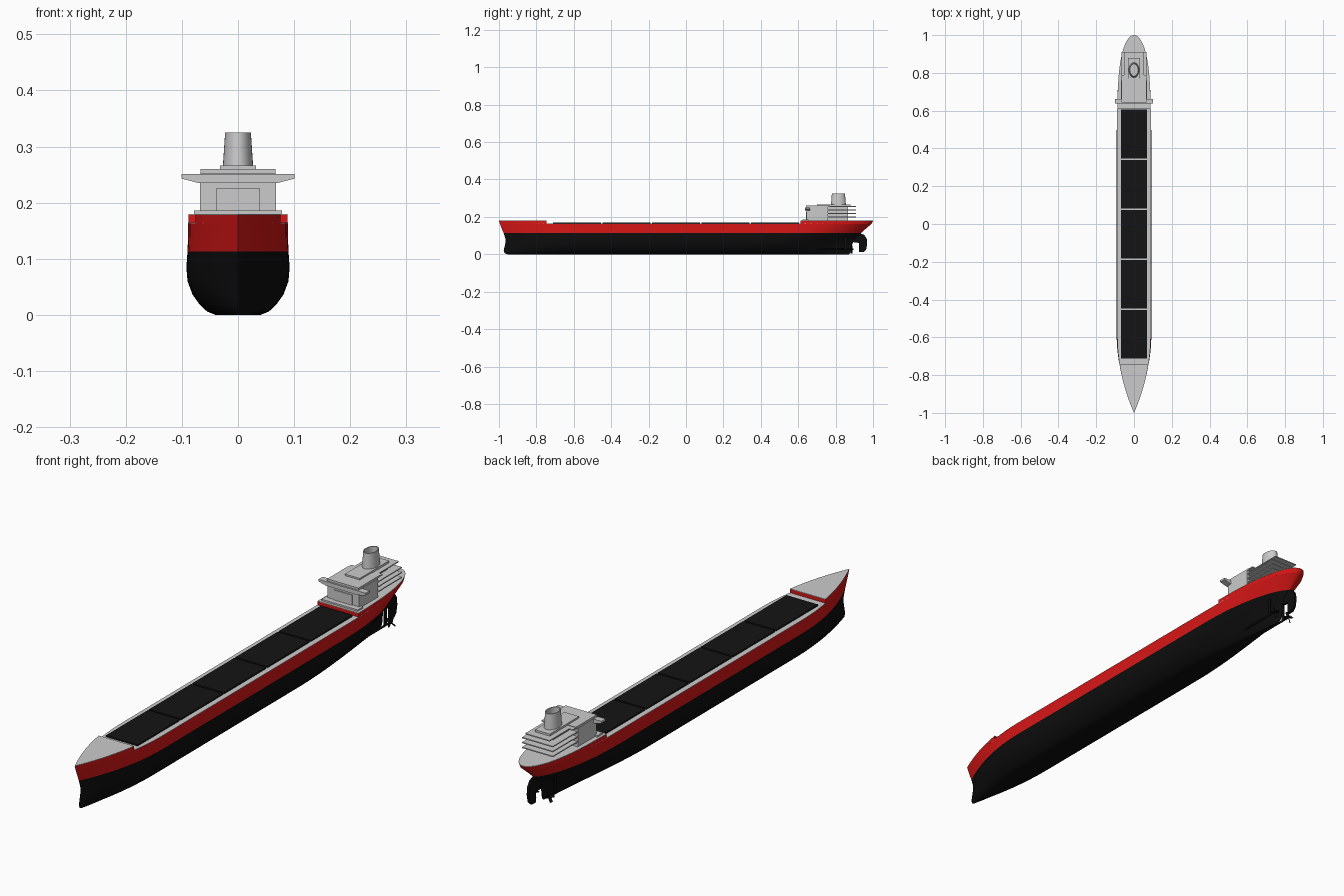
import bpy, bmesh, math
from mathutils import Matrix

if "Cube" in bpy.data.objects:
    bpy.data.objects.remove(bpy.data.objects["Cube"])


def material(name, color):
    m = bpy.data.materials.new(name)
    m.diffuse_color = (*color, 1)
    m.use_nodes = True
    m.node_tree.nodes["Principled BSDF"].inputs["Base Color"].default_value = m.diffuse_color
    return m


RED = material("hull_red", (0.68, 0.008, 0.008))
BLACK = material("bottom_black", (0.004, 0.004, 0.004))
HATCH = material("hatch_black", (0.007, 0.007, 0.007))


def finish(name, bm, mat=None, smooth=False):
    bmesh.ops.remove_doubles(bm, verts=bm.verts, dist=1e-5)
    bmesh.ops.recalc_face_normals(bm, faces=bm.faces)
    me = bpy.data.meshes.new(name)
    bm.to_mesh(me)
    bm.free()
    ob = bpy.data.objects.new(name, me)
    bpy.context.collection.objects.link(ob)
    if mat:
        me.materials.append(mat)
    if smooth:
        bpy.ops.object.select_all(action='DESELECT')
        ob.select_set(True)
        bpy.context.view_layer.objects.active = ob
        bpy.ops.object.shade_smooth_by_angle(angle=math.radians(32))
    return ob


def loft(name, rings, mat=None, smooth=True):
    """Skin a stack of equal-length closed rings and cap both ends."""
    bm = bmesh.new()
    rows = [[bm.verts.new(p) for p in r] for r in rings]
    n = len(rows[0])
    for a, b in zip(rows, rows[1:]):
        for i in range(n):
            bm.faces.new((a[i], a[(i + 1) % n], b[(i + 1) % n], b[i]))
    bm.faces.new(rows[0])
    bm.faces.new(rows[-1])
    return finish(name, bm, mat, smooth)


def box(name, x, y0, y1, z0, z1, mat=None, cx=0):
    bm = bmesh.new()
    bmesh.ops.create_cube(bm, size=1, matrix=Matrix.Translation((cx, (y0 + y1) / 2, (z0 + z1) / 2))
                          @ Matrix.Diagonal((2 * x, y1 - y0, z1 - z0, 1)))
    return finish(name, bm, mat)


def prism(name, pts, depth, axis, offset=0, mat=None):
    """Extrude a 2D outline: axis 'x' takes (y, z), axis 'y' takes (x, z)."""
    put = (lambda p, d: (d, p[0], p[1])) if axis == 'x' else (lambda p, d: (p[0], d, p[1]))
    return loft(name, [[put(p, offset + s * depth / 2) for p in pts] for s in (-1, 1)], mat, False)


# Waterlines: z, half width, bow y, stern y, start of stern run, stern powers p and q
LINES = [
    (0.000, 0.040, -0.955, 0.870, 0.30, 1.6, 1.0),
    (0.006, 0.055, -0.970, 0.880, 0.30, 1.6, 1.0),
    (0.018, 0.068, -0.975, 0.884, 0.32, 1.7, 1.0),
    (0.036, 0.081, -0.971, 0.886, 0.35, 1.8, 1.0),
    (0.060, 0.090, -0.966, 0.890, 0.40, 2.0, 1.0),
    (0.085, 0.092, -0.966, 0.915, 0.45, 2.2, 0.9),
    (0.113, 0.090, -0.975, 0.935, 0.50, 2.4, 0.7),
    (0.140, 0.089, -0.986, 0.965, 0.52, 2.8, 0.6),
    (0.163, 0.089, -0.995, 0.992, 0.52, 3.0, 0.5),
    (0.180, 0.088, -1.000, 1.000, 0.52, 3.2, 0.5),
]


def waterline(line, start=-2, end=2, z=None, n=72):
    """Closed symmetric outline of one waterline, optionally cut at start or end."""
    lz, w, bow, stern, run, p, q = line
    a, b = max(bow, start), min(stern, end)
    side = []
    for i in range(n + 1):
        y = (a + b) / 2 - (b - a) / 2 * math.cos(math.pi * i / n)
        half = w
        if y < -0.58:
            half *= max(0, 1 - ((y + 0.58) / (bow + 0.58)) ** 2.1)
        if y > run:
            half *= max(0, 1 - ((y - run) / (stern - run)) ** p) ** q
        side.append((half, y))
    h = lz if z is None else z
    return [(x, y, h) for x, y in side] + [(-x, y, h) for x, y in reversed(side)]


# Hull in two colours
loft("lower_hull", [waterline(l) for l in LINES[:7]], BLACK)
loft("upper_hull", [waterline(l) for l in LINES[6:9]], RED)
loft("main_deck", [waterline(LINES[8], z=h) for h in (0.1631, 0.1645)])

# Raised bow and stern with their decks
for name, s, e in (("forecastle", -2, -0.745), ("poop", 0.612, 2)):
    loft(name, [waterline(l, s, e, h) for l, h in ((LINES[8], 0.163), (LINES[9], 0.178))], RED)
    loft(name + "_deck", [waterline(LINES[9], s, e, h) for h in (0.1781, 0.180)])

# Cargo hatches
for i in range(5):
    y = -0.712 + i * 0.265
    box(f"hatch_cover_{i + 1}", 0.068, y, y + 0.257, 0.164, 0.170, HATCH)

# Accommodation block, bridge and aft balconies
box("house_base", 0.078, 0.622, 0.655, 0.18, 0.186)
box("house_front", 0.068, 0.645, 0.76, 0.18, 0.252)
box("house_front_panel", 0.039, 0.642, 0.646, 0.18, 0.225)
box("bridge_roof", 0.067, 0.642, 0.77, 0.252, 0.260)
box("house_core", 0.036, 0.755, 0.865, 0.18, 0.258)
for i in range(4):
    z = 0.197 + i * 0.019
    box(f"balcony_{i + 1}", 0.067, 0.755, 0.79, z, z + 0.004)
    box(f"balcony_aft_{i + 1}", 0.066 if i < 3 else 0.052, 0.785, 0.91, z, z + 0.004)
box("top_house", 0.032, 0.70, 0.88, 0.256, 0.266)
prism("bridge_wings", [(-0.101, 0.251), (-0.101, 0.243), (-0.07, 0.235), (0.07, 0.235),
                       (0.101, 0.243), (0.101, 0.251)], 0.026, 'y', 0.65)


def ellipse(rx, ry, z, cy=0.815, n=32):
    return [(rx * math.cos(2 * math.pi * i / n), cy + ry * math.sin(2 * math.pi * i / n), z)
            for i in range(n)]


# Hollow funnel
loft("funnel", [ellipse(0.027, 0.040, 0.264), ellipse(0.023, 0.035, 0.325),
                ellipse(0.020, 0.031, 0.325), ellipse(0.020, 0.031, 0.295)])

# Rudder with stock
prism("rudder", [(0.925, 0.012), (0.950, 0.012), (0.963, 0.025), (0.969, 0.055),
                 (0.966, 0.085), (0.952, 0.105), (0.925, 0.113)], 0.010, 'x', 0, BLACK)
prism("rudder_post", [(0.86, 0.07), (0.93, 0.06), (0.93, 0.113), (0.86, 0.113)], 0.012, 'x', 0, BLACK)

# Twin propellers, shafts and struts
for side, label in ((-1, "left"), (1, "right")):
    px, py, pz = side * 0.034, 0.885, 0.026
    bm = bmesh.new()
    turn = Matrix.Rotation(math.pi / 2, 4, 'X')
    bmesh.ops.create_cone(bm, cap_ends=True, segments=12, radius1=0.004, radius2=0.004, depth=0.25,
                          matrix=Matrix.Translation((px, py - 0.115, pz)) @ turn)
    finish(f"shaft_{label}", bm, BLACK, True)
    bm = bmesh.new()
    for k in range(4):
        bmesh.ops.create_cube(bm, size=1, matrix=Matrix.Translation((px, py, pz))
                              @ Matrix.Rotation(k * math.pi / 2 + 0.4, 4, 'Y')
                              @ Matrix.Translation((0, 0, 0.012))
                              @ Matrix.Rotation(side * 0.6, 4, 'Z')
                              @ Matrix.Diagonal((0.011, 0.002, 0.020, 1)))
    finish(f"propeller_{label}", bm, BLACK)
    box(f"shaft_strut_{label}", 0.002, 0.845, 0.86, pz, 0.095, BLACK, px)
